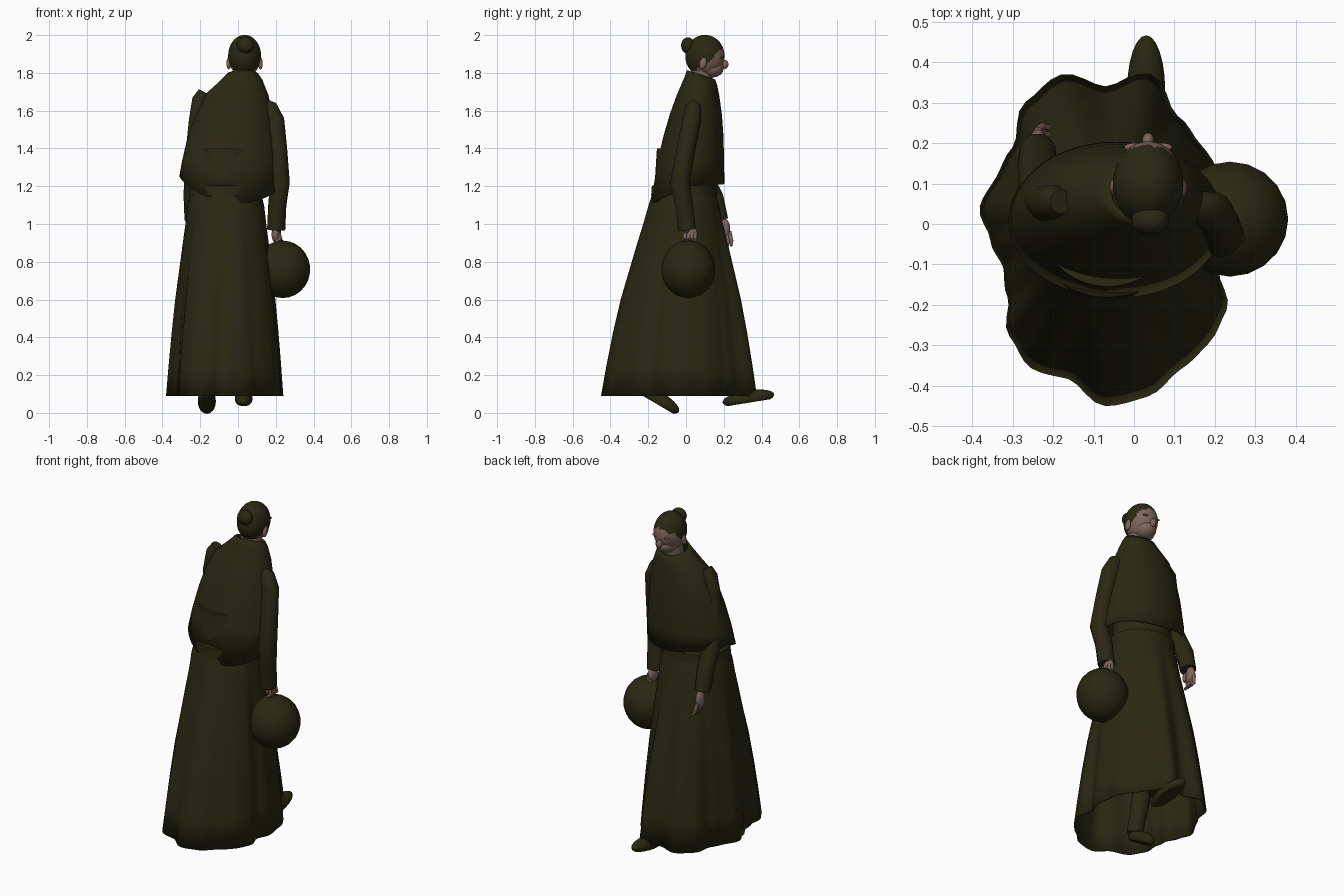
import bpy, bmesh, math
from mathutils import Vector, Matrix

old = bpy.data.objects.get("Cube")
if old:
    bpy.data.objects.remove(old)


def material(name, color):
    m = bpy.data.materials.new(name)
    m.use_nodes = True
    m.diffuse_color = (*color, 1)
    m.node_tree.nodes["Principled BSDF"].inputs["Base Color"].default_value = (*color, 1)
    return m


OLIVE = material("dark olive", (0.023, 0.021, 0.006))
SKIN = material("skin", (0.21, 0.13, 0.105))


def finish(name, bm, *mats):
    bmesh.ops.recalc_face_normals(bm, faces=bm.faces)
    mesh = bpy.data.meshes.new(name)
    bm.to_mesh(mesh)
    bm.free()
    for m in mats:
        mesh.materials.append(m)
    obj = bpy.data.objects.new(name, mesh)
    bpy.context.collection.objects.link(obj)
    bpy.ops.object.select_all(action='DESELECT')
    obj.select_set(True)
    bpy.context.view_layer.objects.active = obj
    bpy.ops.object.shade_smooth_by_angle(angle=math.radians(50))
    return obj


def loft(name, rings, mat, cap_start=False, cap_end=False):
    bm = bmesh.new()
    rows = [[bm.verts.new(p) for p in ring] for ring in rings]
    n = len(rows[0])
    for a, b in zip(rows, rows[1:]):
        for i in range(n):
            j = (i + 1) % n
            bm.faces.new((a[i], a[j], b[j], b[i]))
    if cap_start:
        bm.faces.new(rows[0])
    if cap_end:
        bm.faces.new(rows[-1])
    return finish(name, bm, mat)


def thicken(obj, amount):
    mod = obj.modifiers.new("thickness", 'SOLIDIFY')
    mod.thickness = amount
    mod.offset = -1


def circle(n):
    return [2 * math.pi * i / n for i in range(n)]


def tube(name, path, mat, sides=14):
    """Closed limb through (x, y, z, radius) points."""
    pts = [Vector(p[:3]) for p in path]
    rings = []
    for i, p in enumerate(path):
        d = pts[min(i + 1, len(pts) - 1)] - pts[max(i - 1, 0)]
        d.normalize()
        u = d.cross(Vector((0, 1, 0.1))).normalized()
        v = d.cross(u)
        rings.append([pts[i] + p[3] * (u * math.cos(a) + v * math.sin(a)) for a in circle(sides)])
    return loft(name, rings, mat, True, True)


def ball(name, loc, size, mats, tilt=0, rule=None, sole=False, seg=24):
    bm = bmesh.new()
    bmesh.ops.create_uvsphere(bm, u_segments=seg, v_segments=seg * 2 // 3, radius=1)
    if sole:
        for v in bm.verts:
            v.co.z = max(v.co.z, -0.55)
    bm.transform(Matrix.Translation(loc) @ Matrix.Rotation(tilt, 4, 'X') @ Matrix.Diagonal((*size, 1)))
    if rule:
        for f in bm.faces:
            f.material_index = rule(f.calc_center_median())
    return finish(name, bm, *mats)


# Robe: an oval waist that opens into a wavy hem
hem = [.31, .31, .327, .333, .355, .43, .38, .424, .395, .325, .312, .322,
       .285, .262, .28, .336, .366, .355, .41, .4, .369, .36, .345, .29]


def hem_radius(a):
    t = a / (2 * math.pi) * len(hem)
    i, f = int(t), t % 1
    f = f * f * (3 - 2 * f)
    return hem[i % len(hem)] * (1 - f) + hem[(i + 1) % len(hem)] * f


def robe_ring(z, w, scale=1):
    ring = []
    for a in circle(96):
        c, s, r = math.cos(a), math.sin(a), hem_radius(a)
        waist = Vector((-0.065 + .2 * scale * c, -.01 + .18 * scale * s, z))
        ring.append(waist.lerp(Vector((-.07 + r * c, -.04 + r * s, z)), w))
    return ring


levels = [(.09, 1), (.25, .89), (.42, .76), (.6, .6), (.75, .43), (.9, .26), (1, .14), (1.1, .03)]
rings = [robe_ring(z, w) for z, w in levels]
rings += [robe_ring(1.17, 0, .92), robe_ring(1.2, 0, .87), robe_ring(1.4, 0, .8)]
thicken(loft("robe", rings, OLIVE, cap_end=True), .008)
loft("belt", [robe_ring(1.15, 0, .97), robe_ring(1.2, 0, .95), robe_ring(1.21, 0, .85)], OLIVE)

# Shoulder cape, open below, with a slanting lower edge
rows = []
for z, cx, cy, rx, ry in [(1.79, .025, .08, .085, .075), (1.76, .02, .08, .11, .085),
                          (1.68, -.01, .063, .172, .113), (1.58, -.025, .052, .205, .138),
                          (1.47, -.035, .04, .23, .158), (1.33, -.042, .025, .255, .177),
                          (None, -.045, .01, .265, .193)]:
    ring = []
    for a in circle(64):
        c, s = math.cos(a), math.sin(a)
        edge = 1.165 + .05 * s + .06 * c * c - .03 * c
        height = edge if z is None else z - (.025 * s if z > 1.75 else 0)
        ring.append((cx + rx * c, cy + ry * s, height))
    rows.append(ring)
thicken(loft("shoulder_cape", rows, OLIVE), .01)

# Sleeves
tube("left_sleeve", [(.14, .04, 1.645, .02), (.165, .04, 1.62, .042), (.195, .03, 1.55, .05),
                     (.21, 0, 1.4, .05), (.222, -.033, 1.22, .052), (.208, -.01, 1.1, .048),
                     (.202, .005, .97, .048)], OLIVE)
tube("right_sleeve", [(-.18, .055, 1.7, .03), (-.2, .055, 1.66, .042), (-.215, .05, 1.55, .045),
                      (-.235, .07, 1.3, .05), (-.238, .15, 1.14, .05), (-.238, .18, 1.02, .045)], OLIVE)

# Hands with fingers
ball("left_hand", (.203, .025, .945), (.025, .037, .045), [SKIN])
ball("right_hand", (-.237, .2, .975), (.022, .034, .055), [SKIN])
for i in range(4):
    y = .175 + .018 * i
    tube(f"right_finger_{i}", [(-.237, y, .96, .011), (-.228, y + .012, .91, .01),
                               (-.21, y + .01, .885, .007)], SKIN, 8)
    y = -.005 + .018 * i
    tube(f"left_finger_{i}", [(.215, y, .95, .011), (.225, y, .925, .01), (.2, y, .905, .008)], SKIN, 8)
tube("right_thumb", [(-.225, .17, .99, .012), (-.205, .185, .95, .011), (-.2, .195, .925, .007)], SKIN, 8)

# Round bundle hanging from the left hand
ball("round_bundle", (.237, .012, .76), (.145, .143, .152), [OLIVE], seg=20)
tube("bundle_knot", [(.22, .01, .89, .035), (.21, .01, .925, .014), (.208, .01, .97, .02)], OLIVE)


# Head: hair above a slanted hairline, skin in front and below
def hairline(p):
    return int(p.z < 1.785 + (p.y - .02) * .85 + .008 * math.sin(p.x * 150))


ball("head", (.035, .1, 1.89), (.087, .104, .111), [OLIVE, SKIN], rule=hairline, seg=48)
ball("jaw", (.035, .135, 1.825), (.06, .065, .05), [SKIN])
tube("neck", [(.03, .075, 1.7, .06), (.03, .08, 1.77, .058), (.035, .09, 1.84, .062)], SKIN, 20)
ball("nose", (.035, .205, 1.845), (.015, .02, .024), [SKIN])
for side, name in ((1, "left"), (-1, "right")):
    ball(name + "_ear", (.035 + side * .084, .09, 1.85), (.012, .019, .032), [SKIN], tilt=-.25)
    ball(name + "_brow", (.035 + side * .034, .19, 1.885), (.025, .01, .006), [SKIN])
ball("hair_bun", (.04, .01, 1.945), (.046, .036, .043), [OLIVE])

# Legs and shoes in mid stride
tube("left_leg", [(0, .02, .85, .07), (.02, .14, .45, .06), (.03, .235, .12, .045)], OLIVE)
tube("right_leg", [(-.12, -.02, .85, .07), (-.15, -.08, .45, .06), (-.165, -.19, .12, .045)], OLIVE)
ball("left_shoe", (.03, .33, .077), (.047, .138, .042), [OLIVE], tilt=.16, sole=True)
ball("right_shoe", (-.165, -.135, .062), (.048, .112, .042), [OLIVE], tilt=-.53, sole=True)
